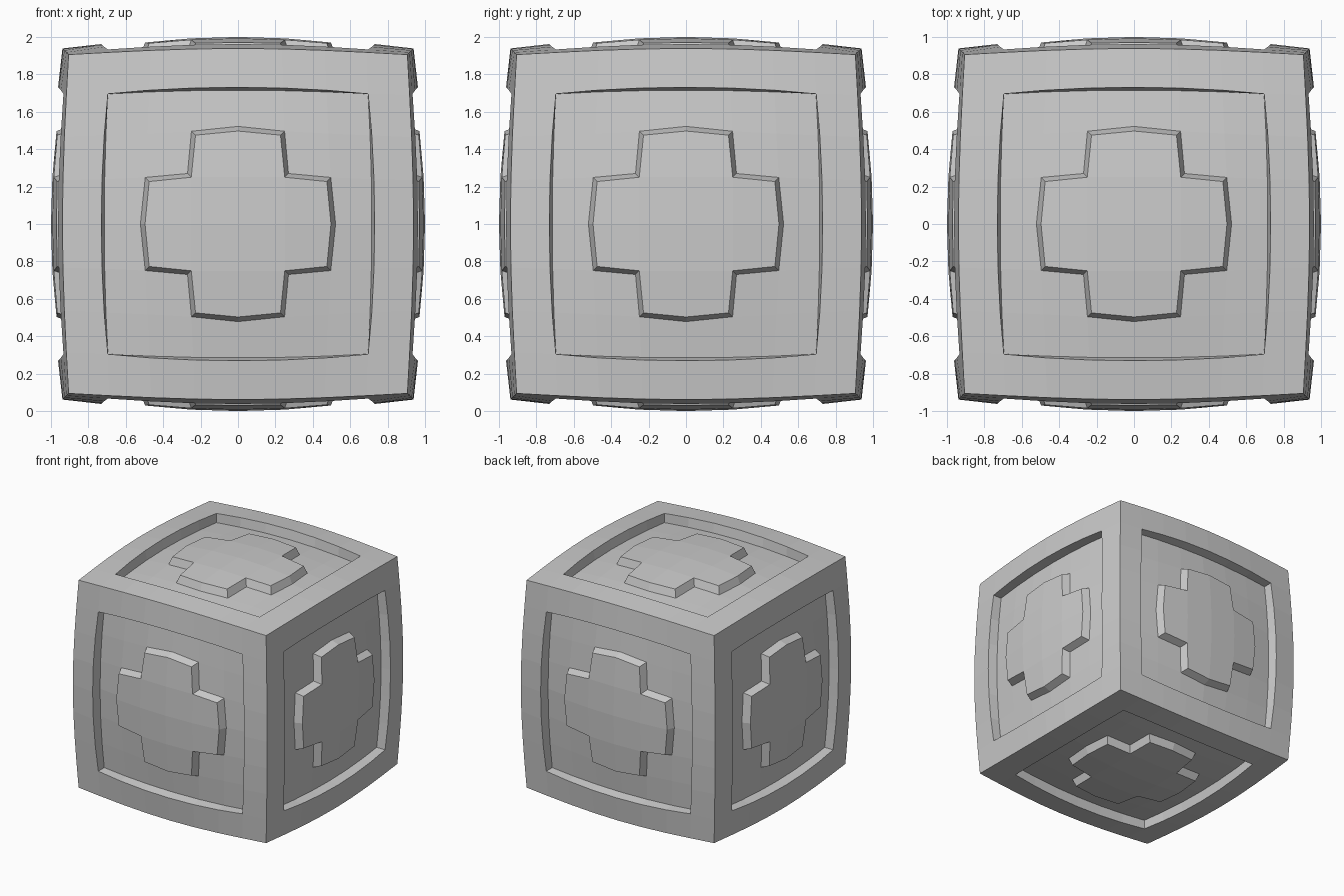
import bpy, bmesh, math
from mathutils import Vector, Matrix

if "Cube" in bpy.data.objects:
    bpy.data.objects.remove(bpy.data.objects["Cube"])

N = 8            # grid cells along each cube face
RECESS = 0.08    # depth of the sunken panel
FRAME, PANEL, CROSS = "frame", "panel", "cross"

# measured outline of the raised cross: arm tip, arm corner, inner corner
CROSS_OUTLINE = {
    PANEL: {(0.5, 0): (0.522, 0), (0.5, 0.25): (0.496, 0.249), (0.25, 0.25): (0.27, 0.27)},
    CROSS: {(0.5, 0): (0.497, 0), (0.5, 0.25): (0.475, 0.227), (0.25, 0.25): (0.25, 0.25)},
}
# panel rim: half width at the middle, and how far it draws in at the corners
RIM = {FRAME: (0.731, 0.035), PANEL: (0.715, 0.02)}


def bulge(a, b):
    """Scale that swells a flat cube face partly towards a sphere."""
    return 0.759 + 0.254 / math.sqrt(1 + a * a + b * b)


def point(level, i, j):
    a, b = 2 * i / N - 1, 2 * j / N - 1
    p, q = abs(a), abs(b)
    swap = q > p
    if swap:
        p, q = q, p
    s = bulge(p, q)
    x, y = p * s, q * s
    if p == 0.75 and level in RIM:
        mid, drop = RIM[level]
        x = mid - drop * (q / 0.75) ** 2
        y = x if q == p else y
    elif level in CROSS_OUTLINE:
        x, y = CROSS_OUTLINE[level].get((p, q), (x, y))
    z = {FRAME: s, PANEL: s - RECESS, CROSS: 1 - 0.12 * (x * x + y * y)}[level]
    if swap:
        x, y = y, x
    return Vector((math.copysign(x, a), math.copysign(y, b), z))


def region(i, j):
    p, q = abs(2 * (i + 0.5) / N - 1), abs(2 * (j + 0.5) / N - 1)
    if max(p, q) > 0.75:
        return FRAME
    return CROSS if max(p, q) < 0.5 and min(p, q) < 0.25 else PANEL


def add_side(bm, rot):
    """One cube face: outer frame, sunken panel and raised cross with walls."""
    cache = {}

    def vert(level, i, j):
        key = (level, i, j)
        if key not in cache:
            cache[key] = bm.verts.new(rot @ point(level, i, j))
        return cache[key]

    for i in range(N):
        for j in range(N):
            lv = region(i, j)
            bm.faces.new([vert(lv, i, j), vert(lv, i + 1, j),
                          vert(lv, i + 1, j + 1), vert(lv, i, j + 1)])
            # walls towards the next cell in each direction
            for di, dj, e in ((1, 0, ((i + 1, j), (i + 1, j + 1))),
                              (0, 1, ((i + 1, j + 1), (i, j + 1)))):
                if i + di < N and j + dj < N:
                    other = region(i + di, j + dj)
                    if other != lv:
                        bm.faces.new([vert(lv, *e[1]), vert(lv, *e[0]),
                                      vert(other, *e[0]), vert(other, *e[1])])


bm = bmesh.new()
# top and bottom
for angle in (0, math.pi):
    add_side(bm, Matrix.Rotation(angle, 3, 'X'))
# four upright sides
for k in range(4):
    add_side(bm, Matrix.Rotation(k * math.pi / 2, 3, 'Z') @ Matrix.Rotation(math.pi / 2, 3, 'X'))

bmesh.ops.remove_doubles(bm, verts=bm.verts[:], dist=0.001)
bmesh.ops.recalc_face_normals(bm, faces=bm.faces[:])
bmesh.ops.translate(bm, verts=bm.verts[:], vec=(0, 0, 1))

mesh = bpy.data.meshes.new("panelled_crate")
bm.to_mesh(mesh)
bm.free()
bpy.context.collection.objects.link(bpy.data.objects.new("panelled_crate", mesh))
